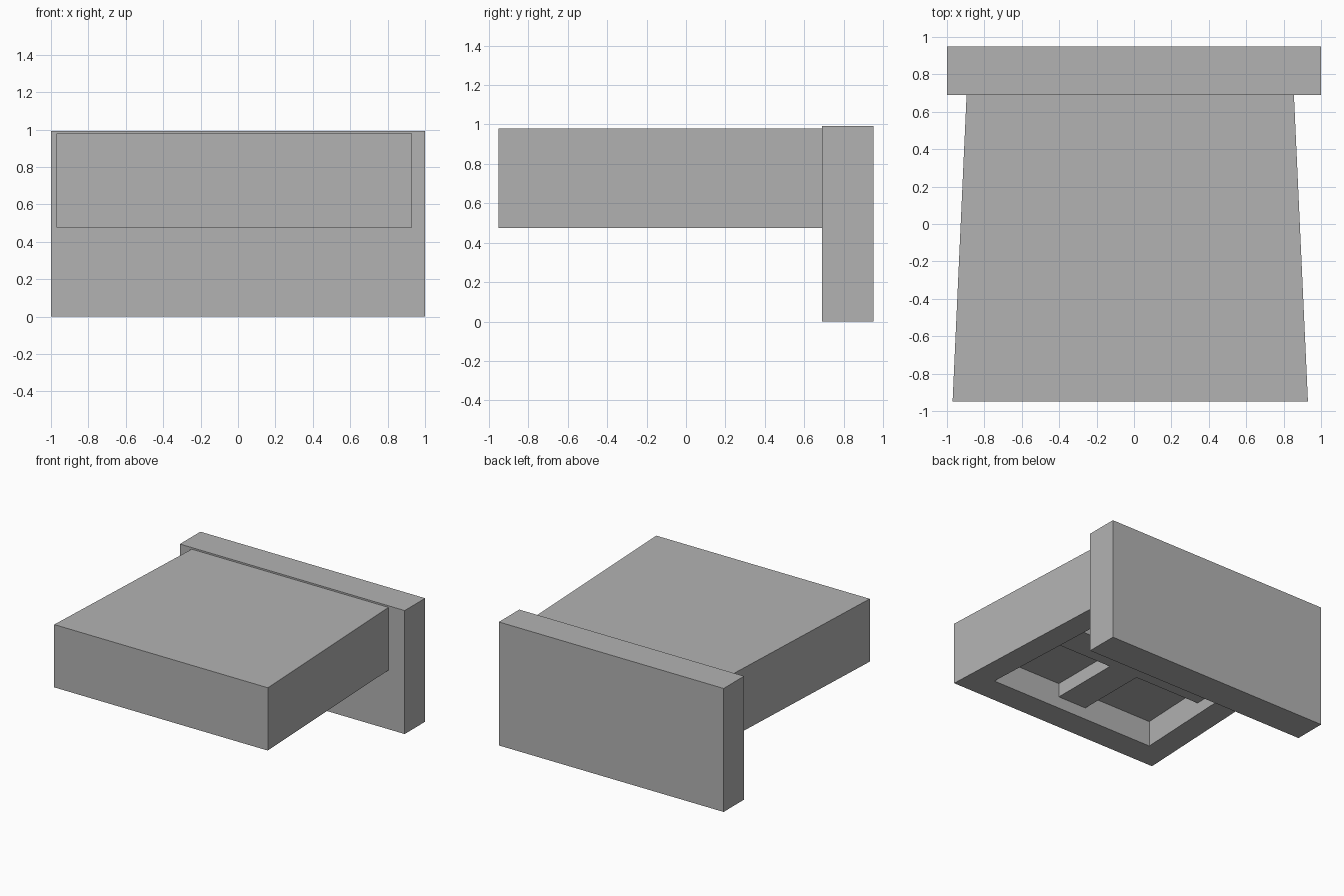
import bpy
import bmesh

cube = bpy.data.objects.get("Cube")
if cube:
    bpy.data.objects.remove(cube, do_unlink=True)

grey = bpy.data.materials.new("plain grey")
grey.use_nodes = True
colour = (0.45, 0.45, 0.45, 1)
grey.diffuse_color = colour
grey.node_tree.nodes["Principled BSDF"].inputs["Base Color"].default_value = colour


def prism(name, outline, bottom, top):
    """Extrude a plan outline from bottom to top."""
    bm = bmesh.new()
    base = bm.faces.new([bm.verts.new((x, y, bottom)) for x, y in outline])
    grown = bmesh.ops.extrude_face_region(bm, geom=[base])["geom"]
    bmesh.ops.translate(bm, vec=(0, 0, top - bottom),
                        verts=[v for v in grown if isinstance(v, bmesh.types.BMVert)])
    bmesh.ops.recalc_face_normals(bm, faces=bm.faces)
    mesh = bpy.data.meshes.new(name)
    bm.to_mesh(mesh)
    bm.free()
    mesh.materials.append(grey)
    obj = bpy.data.objects.new(name, mesh)
    bpy.context.collection.objects.link(obj)
    return obj


def tapered(front, back, inset=0):
    """Plan outline narrowing towards the back; sides move in by inset."""
    def half_width(y):
        return 0.95 - 0.0457 * (y + 0.95) - inset
    mid = -0.02
    return [(mid - half_width(front), front), (mid + half_width(front), front),
            (mid + half_width(back), back), (mid - half_width(back), back)]


def rect(x0, x1, y0, y1):
    return [(x0, y0), (x1, y0), (x1, y1), (x0, y1)]


BOTTOM, RIB_BOTTOM, CEILING, TOP = 0.475, 0.57, 0.682, 0.98

# Upright plate at the back
prism("back_plate", rect(-1, 1, 0.69, 0.95), 0, 0.993)

# Tapered slab, hollowed from underneath
slab = prism("slab", tapered(-0.95, 0.75), BOTTOM, TOP)
pocket = prism("pocket_cutter", tapered(-0.735, 0.71, 0.197), BOTTOM - 0.1, CEILING)
pocket.hide_render = True
pocket.hide_viewport = False
cut = slab.modifiers.new("hollow", 'BOOLEAN')
cut.operation = 'DIFFERENCE'
cut.solver = 'EXACT'
cut.object = pocket

# Apply the cut and discard the cutter
bpy.context.view_layer.update()
graph = bpy.context.evaluated_depsgraph_get()
hollowed = bpy.data.meshes.new_from_object(slab.evaluated_get(graph))
slab.modifiers.clear()
slab.data = hollowed
bpy.data.objects.remove(pocket, do_unlink=True)

# Crossing ribs inside the hollow, ends buried in the walls
prism("long_rib", rect(-0.15, 0.105, -0.77, 0.72), RIB_BOTTOM, CEILING + 0.02)
prism("cross_rib", tapered(-0.15, 0.11, 0.17), RIB_BOTTOM, CEILING + 0.02)
